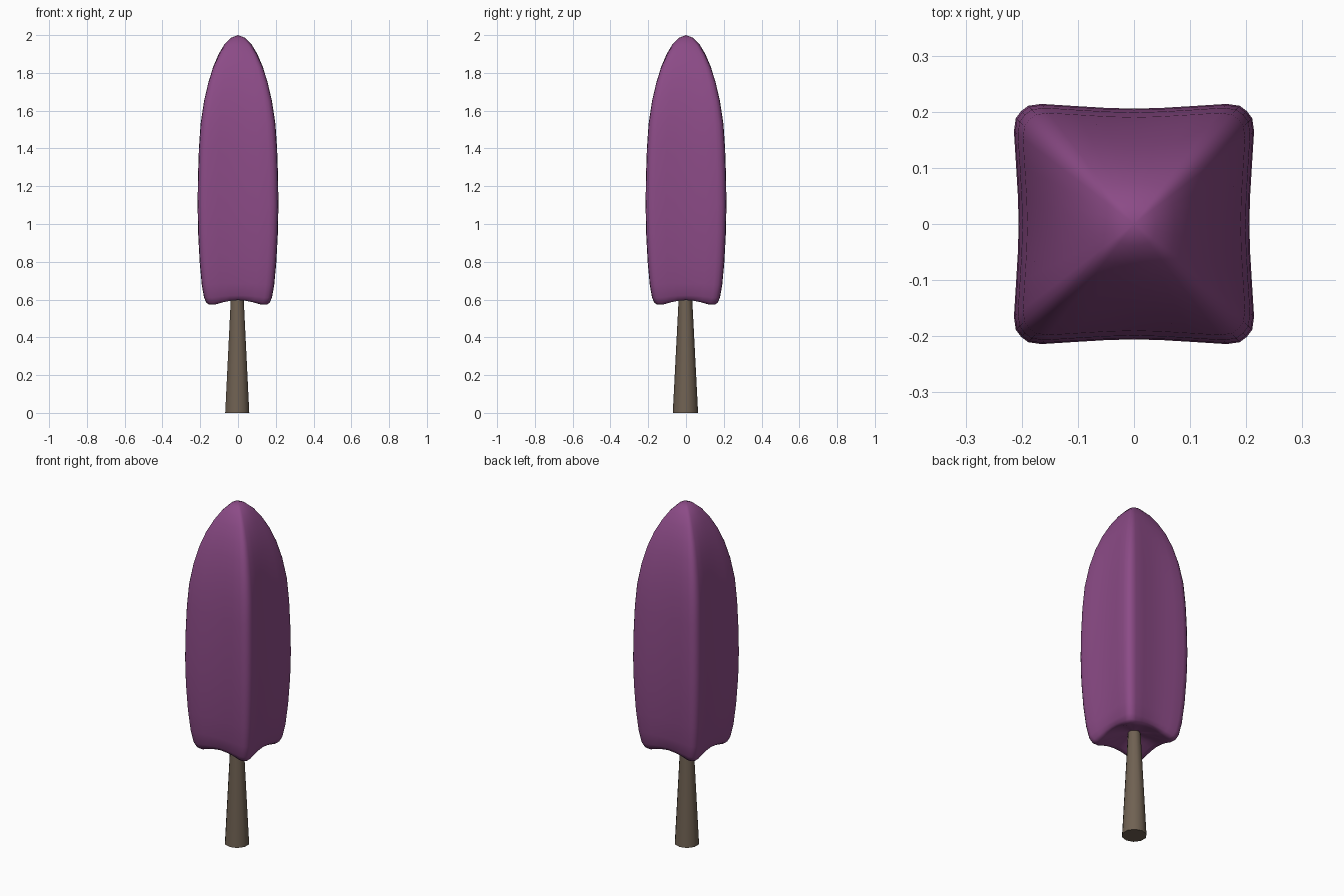
import bpy, bmesh, math

if "Cube" in bpy.data.objects:
    bpy.data.objects.remove(bpy.data.objects["Cube"])

def material(name, rgb):
    m = bpy.data.materials.new(name)
    m.diffuse_color = (*rgb, 1)
    m.use_nodes = True
    m.node_tree.nodes["Principled BSDF"].inputs["Base Color"].default_value = m.diffuse_color
    return m

def finish(name, bm, mat, angle):
    bmesh.ops.recalc_face_normals(bm, faces=bm.faces[:])
    mesh = bpy.data.meshes.new(name)
    bm.to_mesh(mesh)
    bm.free()
    ob = bpy.data.objects.new(name, mesh)
    bpy.context.collection.objects.link(ob)
    mesh.materials.append(mat)
    bpy.context.view_layer.objects.active = ob
    ob.select_set(True)
    bpy.ops.object.shade_smooth_by_angle(angle=math.radians(angle))
    ob.select_set(False)
    return ob

# Slightly pinched square outline: one side's points for a half-width of 1
SIDE = [(0.96, 0), (0.968, 0.25), (0.983, 0.5), (1.0, 0.77), (0.985, 0.88)]
HALF = SIDE + [(0.94, 0.94)]
QUARTER = [(x, -y) for x, y in reversed(SIDE[1:])] + HALF
OUTLINE = []
for k in range(4):
    c, s = round(math.cos(k * math.pi / 2)), round(math.sin(k * math.pi / 2))
    OUTLINE += [(x * c - y * s, x * s + y * c) for x, y in QUARTER]

# Rings: height, half-width, squareness, lift at the middle of each side
RINGS = [
    (0.618, 0.045, 0.3, 0.006), (0.595, 0.10, 0.8, 0.018),
    (0.577, 0.135, 1, 0.024), (0.573, 0.155, 1, 0.024), (0.583, 0.168, 1, 0.02),
    (0.61, 0.180, 1, 0.012), (0.68, 0.192, 1, 0.004), (0.80, 0.203, 1, 0),
    (0.95, 0.211, 1, 0), (1.10, 0.214, 1, 0), (1.25, 0.212, 1, 0),
    (1.40, 0.207, 1, 0), (1.53, 0.198, 1, 0), (1.65, 0.182, 0.95, 0),
    (1.75, 0.161, 0.88, 0), (1.83, 0.137, 0.78, 0), (1.90, 0.106, 0.65, 0),
    (1.95, 0.075, 0.5, 0), (1.985, 0.040, 0.3, 0)]

# Crown: lofted body with hanging corners and hollow underside
bm = bmesh.new()
loops = []
for z, w, sq, lift in RINGS:
    ring = []
    for x, y in OUTLINE:
        r = math.hypot(x, y)
        k = w * (sq + (1 - sq) * 0.98 / r)
        corner = min(1, (r - 0.96) / 0.32)
        ring.append(bm.verts.new((x * k, y * k, z + lift * (1 - corner))))
    loops.append(ring)
n = len(OUTLINE)
for a, b in zip(loops, loops[1:]):
    for i in range(n):
        j = (i + 1) % n
        bm.faces.new((a[i], a[j], b[j], b[i]))
for ring, z in ((loops[0], 0.632), (loops[-1], 2.0)):
    tip = bm.verts.new((0, 0, z))
    for i in range(n):
        bm.faces.new((ring[i], ring[(i + 1) % n], tip))
finish("crown", bm, material("purple_leaves", (0.26, 0.07, 0.24)), 80)

# Trunk: tapered column running up into the crown
bm = bmesh.new()
bmesh.ops.create_cone(bm, cap_ends=True, segments=10, radius1=0.067, radius2=0.033, depth=0.66)
bmesh.ops.translate(bm, verts=bm.verts[:], vec=(-0.004, -0.003, 0.33))
finish("trunk", bm, material("bark", (0.16, 0.12, 0.085)), 50)
